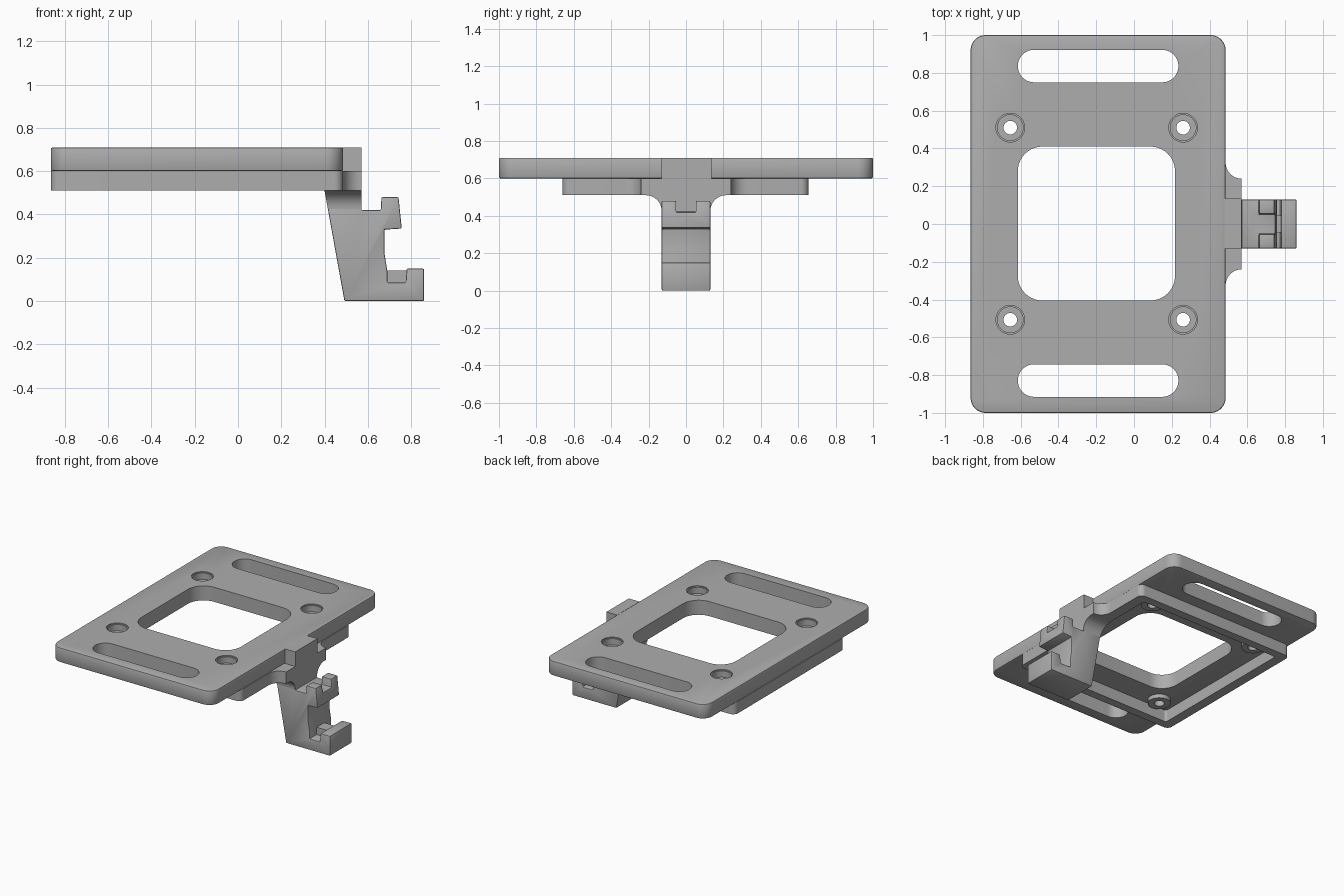
import bpy, bmesh
from math import sin, cos, pi, radians
from mathutils import Vector

default = bpy.data.objects.get("Cube")
if default:
    bpy.data.objects.remove(default, do_unlink=True)

grey = bpy.data.materials.new("plain grey")
grey.use_nodes = True
GREY = (0.42, 0.42, 0.42, 1)
grey.diffuse_color = GREY
grey.node_tree.nodes["Principled BSDF"].inputs["Base Color"].default_value = GREY


def arc(cx, cy, r, a0, a1, n=10):
    """Points along an arc, angles in degrees."""
    return [(cx + r * cos(radians(a0 + (a1 - a0) * i / n)),
             cy + r * sin(radians(a0 + (a1 - a0) * i / n))) for i in range(n + 1)]


def rounded(x0, x1, y0, y1, r):
    return (arc(x1 - r, y1 - r, r, 0, 90) + arc(x0 + r, y1 - r, r, 90, 180)
            + arc(x0 + r, y0 + r, r, 180, 270) + arc(x1 - r, y0 + r, r, 270, 360))


def rect(x0, x1, y0, y1):
    return [(x0, y0), (x1, y0), (x1, y1), (x0, y1)]


def prism(name, outline, lo, hi, axis="z"):
    """Extrude a flat outline along an axis between lo and hi."""
    place = {"z": lambda a, b, h: (a, b, h),
             "y": lambda a, b, h: (a, h, b),
             "x": lambda a, b, h: (h, a, b)}[axis]
    bm = bmesh.new()
    face = bm.faces.new([bm.verts.new(place(a, b, lo)) for a, b in outline])
    ext = bmesh.ops.extrude_face_region(bm, geom=[face])
    verts = [g for g in ext["geom"] if isinstance(g, bmesh.types.BMVert)]
    bmesh.ops.translate(bm, verts=verts, vec=Vector(place(0, 0, hi - lo)))
    bmesh.ops.remove_doubles(bm, verts=bm.verts, dist=1e-5)
    bmesh.ops.recalc_face_normals(bm, faces=bm.faces)
    mesh = bpy.data.meshes.new(name)
    bm.to_mesh(mesh)
    bm.free()
    mesh.materials.append(grey)
    ob = bpy.data.objects.new(name, mesh)
    bpy.context.collection.objects.link(ob)
    return ob


def apply(ob, mod):
    bpy.context.view_layer.objects.active = ob
    bpy.ops.object.modifier_apply(modifier=mod.name)


def cut(ob, cutter):
    mod = ob.modifiers.new("cut", "BOOLEAN")
    mod.operation, mod.solver, mod.object = "DIFFERENCE", "EXACT", cutter
    apply(ob, mod)
    bpy.data.objects.remove(cutter, do_unlink=True)


def soften(ob, width):
    mod = ob.modifiers.new("bevel", "BEVEL")
    mod.width, mod.segments = width, 2
    mod.limit_method, mod.angle_limit = "ANGLE", radians(60)
    apply(ob, mod)


LEFT, RIGHT = -0.865, 0.485
BASE, MID, TOP = 0.51, 0.60, 0.71
holes = [(x, y) for x in (-0.655, 0.26) for y in (-0.507, 0.51)]

# Top plate with softened edges, window, slots and counterbored holes
plate = prism("top_plate", rounded(LEFT, RIGHT, -1, 1, 0.08), MID, TOP)
soften(plate, 0.008)
cut(plate, prism("window_cutter", rounded(-0.615, 0.217, -0.405, 0.41, 0.13), 0.4, 0.9))
for y0 in (-0.915, 0.75):
    cut(plate, prism("slot_cutter", rounded(-0.615, 0.235, y0, y0 + 0.172, 0.0855), 0.4, 0.9))
for x, y in holes:
    cut(plate, prism("bore_cutter", arc(x, y, 0.068, 0, 360, 32), 0.655, 0.9))
    cut(plate, prism("lip_cutter", arc(x, y, 0.076, 0, 360, 32), TOP - 0.008, 0.9))
    cut(plate, prism("hole_cutter", arc(x, y, 0.036, 0, 360, 24), 0.4, 0.9))

# Rim below the plate, open in the middle
rim = prism("lower_rim", rounded(LEFT, RIGHT, -0.66, 0.655, 0.04), BASE, MID)
cut(rim, prism("pocket_cutter", rounded(-0.79, 0.405, -0.595, 0.59, 0.02), 0.4, 0.7))

# Screw bosses inside the rim
for i, (x, y) in enumerate(holes):
    boss = prism(f"screw_boss_{i + 1}", arc(x, y, 0.08, 0, 360, 32), 0.57, MID)
    cut(boss, prism("boss_cutter", arc(x, y, 0.036, 0, 360, 24), 0.4, 0.9))

# Flared neck and upper tab joining the arm to the plate
prism("flared_neck", [(0.42, 0.325)] + arc(0.57, 0.325, 0.085, 180, 270)
      + arc(0.57, -0.325, 0.085, 90, 180) + [(0.42, -0.325)], BASE, MID)
prism("upper_tab", rect(0.48, 0.57, -0.13, 0.135), MID, TOP)

# Filleted root of the arm, its inner face leaning with the arm
root = prism("arm_root", arc(-0.215, 0.425, 0.085, 90, 0)
             + arc(0.215, 0.425, 0.085, 180, 90), 0.4, 0.57, "x")
for v in root.data.vertices:
    if v.co.x < 0.5:
        v.co.x += (BASE - v.co.z) * 0.18

# Clip arm with upper hook and foot
arm = prism("clip_arm", [
    (0.40, BASE), (0.492, 0), (0.86, 0), (0.86, 0.15), (0.78, 0.15), (0.775, 0.085),
    (0.69, 0.085), (0.69, 0.14), (0.677, 0.22), (0.677, 0.33), (0.757, 0.335),
    (0.742, 0.48), (0.663, 0.48), (0.66, 0.42), (0.57, 0.42), (0.57, BASE)],
    -0.13, 0.13, "y")
cut(arm, prism("notch_cutter", rect(0.63, 0.9, -0.053, 0.053), 0.42, 0.6))
soften(arm, 0.006)

# Rib in the groove of the foot
prism("groove_rib", rect(0.68, 0.785, -0.045, 0.045), 0.08, 0.14)

# Smooth curves, sharp edges
for ob in bpy.data.objects:
    ob.select_set(ob.type == "MESH")
bpy.ops.object.shade_smooth_by_angle(angle=radians(30))
